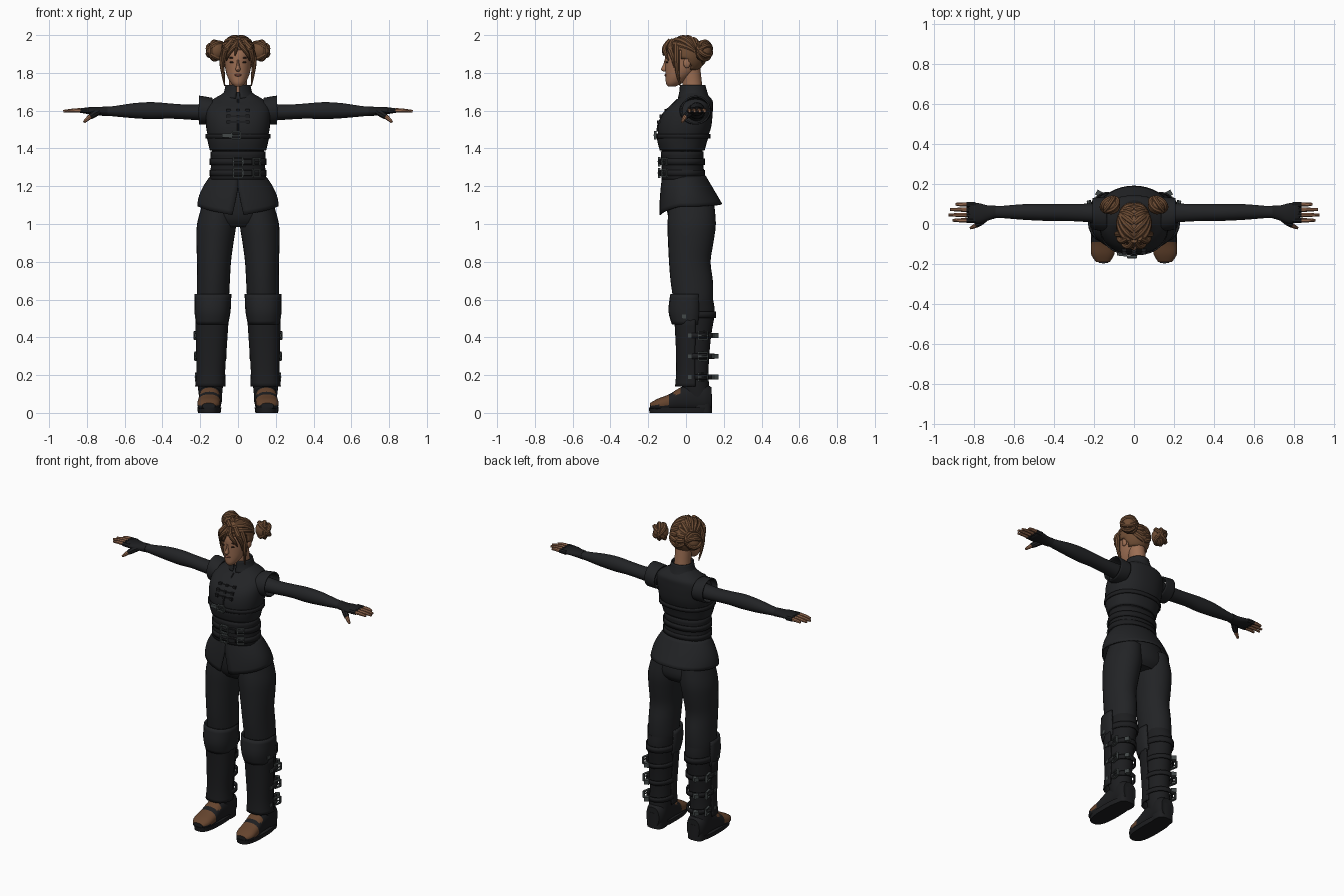
import bpy, bmesh, math
from mathutils import Vector, Matrix

if "Cube" in bpy.data.objects:
    bpy.data.objects.remove(bpy.data.objects["Cube"])

def material(name, r, g, b):
    m = bpy.data.materials.new(name)
    m.diffuse_color = (r, g, b, 1)
    m.use_nodes = True
    m.node_tree.nodes["Principled BSDF"].inputs["Base Color"].default_value = m.diffuse_color
    return m

CLOTH = material("black_cloth", .016, .017, .019)
LEATHER = material("black_leather", .012, .0125, .014)
METAL = material("dull_metal", .055, .065, .065)
HAIR = material("brown_hair", .155, .073, .034)
SKIN = material("skin", .33, .155, .085)
TOE = material("brown_leather", .13, .058, .027)
DARK = material("dark_features", .03, .015, .01)
LIPS = material("lips", .22, .075, .05)

def finish(name, bm, mats, mirror=False, thick=0, angle=40):
    bmesh.ops.recalc_face_normals(bm, faces=bm.faces)
    me = bpy.data.meshes.new(name)
    bm.to_mesh(me)
    bm.free()
    for m in mats if isinstance(mats, (list, tuple)) else [mats]:
        me.materials.append(m)
    ob = bpy.data.objects.new(name, me)
    bpy.context.collection.objects.link(ob)
    me.polygons.foreach_set("use_smooth", [True] * len(me.polygons))
    me.set_sharp_from_angle(angle=math.radians(angle))
    if thick:
        s = ob.modifiers.new("thickness", 'SOLIDIFY')
        s.thickness, s.offset = thick, 0
    if mirror:
        ob.modifiers.new("mirror", 'MIRROR')
    return ob

def smooth_rows(rows, sub):
    """Catmull-Rom resampling of a list of number tuples."""
    out = []
    for i in range(len(rows) - 1):
        p0, p1, p2, p3 = (rows[max(0, min(len(rows) - 1, i + k))] for k in (-1, 0, 1, 2))
        for s in range(sub):
            t = s / sub
            out.append(tuple(.5 * (2*b + (c - a)*t + (2*a - 5*b + 4*c - d)*t*t + (3*b - a - 3*c + d)*t**3)
                             for a, b, c, d in zip(p0, p1, p2, p3)))
    return out + [rows[-1]]

def loft(name, rings, mat, axis='z', n=28, arc=None, mirror=False, thick=0, e=2, sub=3, rule=None):
    """Rings are (position, centre1, centre2, radius1, radius2); arc is a span in degrees, -90 = front."""
    bm = bmesh.new()
    rows = []
    for t, c1, c2, r1, r2 in smooth_rows(rings, sub):
        row = []
        for k in range(n + 1 if arc else n):
            a = math.radians(arc[0] + (arc[1] - arc[0]) * k / n) if arc else 2 * math.pi * k / n
            c, s = math.cos(a), math.sin(a)
            u = c1 + r1 * math.copysign(abs(c) ** (2 / e), c)
            v = c2 + r2 * math.copysign(abs(s) ** (2 / e), s)
            row.append(bm.verts.new({'z': (u, v, t), 'x': (t, u, v), 'y': (u, t, v)}[axis]))
        rows.append(row)
    for a, b in zip(rows, rows[1:]):
        for k in range(n):
            j = k + 1 if arc else (k + 1) % n
            bm.faces.new((a[k], a[j], b[j], b[k]))
    if not arc and not thick:
        bm.faces.new(rows[0])
        bm.faces.new(rows[-1])
    if rule:
        for f in bm.faces:
            f.material_index = rule(f.calc_center_median())
    return finish(name, bm, mat, mirror, thick)

def band(name, z, h, cx, cy, rx, ry, mat=LEATHER, mirror=False, e=2):
    loft(name, [(z - h, cx, cy, rx, ry), (z + h, cx, cy, rx, ry)], mat, mirror=mirror, thick=.008, e=e, sub=1)

def ball(name, loc, radii, mat, mirror=False):
    bm = bmesh.new()
    bmesh.ops.create_uvsphere(bm, u_segments=20, v_segments=12, radius=1,
                              matrix=Matrix.Translation(loc) @ Matrix.Diagonal((*radii, 1)))
    return finish(name, bm, mat, mirror)

def tube(name, pts, radii, mat, mirror=False, n=8):
    """Tapered round strand through the points."""
    rows = smooth_rows([(*p, r) for p, r in zip(pts, radii)], 4)
    bm = bmesh.new()
    rings = []
    for i, row in enumerate(rows):
        p = Vector(row[:3])
        d = Vector(rows[min(i + 1, len(rows) - 1)][:3]) - Vector(rows[max(i - 1, 0)][:3])
        side = d.cross(Vector((.13, .31, 1)) if abs(d.normalized().z) < .9 else Vector((0, 1, .1))).normalized()
        up = d.cross(side).normalized()
        rings.append([bm.verts.new(p + row[3] * (math.cos(a) * side + math.sin(a) * up))
                      for a in (2 * math.pi * k / n for k in range(n))])
    for a, b in zip(rings, rings[1:]):
        for k in range(n):
            bm.faces.new((a[k], a[(k + 1) % n], b[(k + 1) % n], b[k]))
    bm.faces.new(rings[0])
    bm.faces.new(rings[-1])
    return finish(name, bm, mat, mirror)

def boxes(name, parts, mat, loc=(0, 0, 0), turn=0, mirror=False):
    """Several boxes (centre, size) joined, turned about z and placed."""
    bm = bmesh.new()
    base = Matrix.Translation(loc) @ Matrix.Rotation(math.radians(turn), 4, 'Z')
    for c, s in parts:
        bmesh.ops.create_cube(bm, size=1, matrix=base @ Matrix.Translation(c) @ Matrix.Diagonal((*s, 1)))
    return finish(name, bm, mat, mirror)

def buckle(name, loc, w, h, turn=0, mirror=False):
    t = .007
    boxes(name, [((0, 0, h/2), (w, .014, t)), ((0, 0, -h/2), (w, .014, t)), ((-w/2, 0, 0), (t, .014, h)),
                 ((w/2, 0, 0), (t, .014, h)), ((0, -.006, 0), (w, .006, .006))], METAL, loc, turn, mirror)

# Torso, collar and waist
loft("bodice", [(1.2, 0, -.005, .15, .12), (1.28, 0, -.015, .137, .1), (1.36, 0, -.02, .133, .103),
                (1.42, 0, -.022, .148, .118), (1.5, 0, -.01, .167, .14), (1.57, 0, .003, .172, .137),
                (1.62, 0, .025, .168, .117), (1.655, 0, .045, .14, .095), (1.685, 0, .043, .09, .07),
                (1.7, 0, .04, .07, .065)], CLOTH, n=36, e=2.3)
loft("bodice_hem", [(1.39, 0, -.02, .144, .114), (1.44, 0, -.02, .156, .127), (1.475, 0, -.014, .163, .134)],
     CLOTH, e=2.3, thick=.01)
loft("collar", [(1.665, 0, .04, .088, .08), (1.7, 0, .038, .07, .07), (1.735, 0, .035, .062, .064)], CLOTH,
     arc=(-83, 263), thick=.008)
loft("shoulder_cap", [(.135, .05, 1.598, .082, .066), (.17, .05, 1.6, .08, .07), (.207, .052, 1.603, .074, .073)],
     CLOTH, axis='x', mirror=True, thick=.008)
loft("corset", [(1.235, 0, -.013, .147, .112), (1.3, 0, -.018, .14, .107), (1.385, 0, -.02, .142, .11)], LEATHER,
     thick=.008, e=2.2)
for i, z in enumerate((1.33, 1.27)):
    band(f"belt_{i}", z, .017, 0, -.017, .147, .114, e=2.2)
    buckle(f"belt_buckle_{i}", (0, -.142, z), .05, .045)
    buckle(f"side_buckle_{i}", (.098, -.112, z), .04, .036, 35)
    boxes(f"belt_tip_{i}", [((0, 0, 0), (.045, .01, .024))], LEATHER, (.05, -.136, z), 10)
band("chest_strap", 1.465, .012, 0, -.014, .167, .139, e=2.3)
buckle("chest_buckle", (-.01, -.163, 1.47), .045, .036)
boxes("chest_strap_tip", [((0, 0, 0), (.05, .012, .02))], METAL, (-.06, -.154, 1.468), -6)
for i, z in enumerate((1.6, 1.57, 1.54)):
    y = (-.098, -.125, -.137)[i]
    boxes(f"frog_clasp_{i}", [((0, 0, 0), (.11, .02, .009)), ((.05, -.003, 0), (.02, .022, .018)),
                              ((-.05, -.003, 0), (.02, .022, .018)), ((0, -.008, 0), (.018, .016, .016))],
          LEATHER, (0, y, z))
tube("front_seam", [(0, -.045, 1.66), (0, -.1, 1.6), (0, -.142, 1.54), (0, -.152, 1.49)], [.005] * 4, LEATHER)

# Flared skirt with a front slit and a dipping front hem
bm = bmesh.new()
rows = []
for i in range(9):
    v, row = i / 8, []
    for k in range(41):
        gap = .2 * max(0, v - .3)
        a = gap + (2 * math.pi - 2 * gap) * k / 40
        d = min(a, 2 * math.pi - a)
        f = math.sin(v * math.pi / 2) ** .9
        hem = 1.042 + .05 * min(d / 1.3, 1) + .01 * max(0, d - 1.8)
        back = .1 + .088 * v
        front = .122 + .016 * f
        row.append(bm.verts.new(((.14 + .072 * f) * math.sin(a),
                                 -front * math.cos(a) if math.cos(a) > 0 else -back * math.cos(a),
                                 1.255 + (hem - 1.255) * v)))
    rows.append(row)
for a, b in zip(rows, rows[1:]):
    for k in range(40):
        bm.faces.new((a[k], a[k + 1], b[k + 1], b[k]))
finish("skirt", bm, CLOTH, thick=.008)

# Trousers
loft("hips", [(1.24, 0, 0, .135, .1), (1.12, 0, .02, .185, .125), (1.03, 0, .03, .195, .122),
              (.985, 0, .03, .15, .09)], CLOTH)
loft("trouser_leg", [(1.1, .1, .03, .09, .12), (1.0, .113, .03, .104, .128), (.9, .122, .025, .098, .12),
                     (.8, .127, .02, .09, .11), (.7, .13, .03, .087, .112), (.6, .133, .038, .084, .105),
                     (.5, .135, .04, .07, .09)], CLOTH, mirror=True)

# Boots
loft("boot_shaft", [(.6, .133, .045, .082, .098), (.53, .136, .05, .08, .102), (.4, .14, .048, .074, .084),
                    (.25, .143, .045, .067, .075), (.14, .146, .05, .066, .072), (.07, .146, .065, .058, .07)],
     LEATHER, mirror=True)
loft("shin_guard", [(.5, .137, .03, .084, .088), (.35, .141, .03, .078, .08), (.22, .144, .03, .072, .078),
                    (.14, .146, .03, .077, .084)], LEATHER, arc=(-190, 10), mirror=True, thick=.008, e=2.4)
loft("knee_guard", [(.47, .137, .03, .08, .1), (.54, .135, .03, .091, .118), (.63, .133, .03, .093, .108)], CLOTH,
     arc=(-195, 15), mirror=True, thick=.01, e=2.4, n=12)
band("boot_cuff", .52, .018, .136, .05, .084, .106, mirror=True)
boxes("knee_stud", [((0, 0, 0), (.012, .022, .022))], METAL, (.222, -.01, .51), 0, True)
for i, z in enumerate((.41, .3, .19)):
    r = (.08, .077, .074)[i]
    band(f"boot_strap_{i}", z, .014, .143, .055, r, r + .014, mirror=True)
    buckle(f"boot_buckle_{i}", (.143 + r, .09, z), .05, .042, 80, True)
    boxes(f"boot_strap_tip_{i}", [((0, 0, 0), (.03, .028, .026))], METAL, (.175, .152, z), 30, True)
    boxes(f"boot_rivet_{i}", [((0, 0, 0), (.012, .02, .02))], METAL, (.143 + r, .02, z), 0, True)
loft("foot", [(.135, .145, .075, .045, .06), (.1, .145, .08, .06, .075), (.04, .147, .082, .059, .075),
              (-.03, .15, .072, .057, .062), (-.09, .153, .054, .06, .044), (-.15, .156, .043, .058, .032),
              (-.19, .155, .036, .034, .016)], [LEATHER, TOE], axis='y', mirror=True, e=2.4, sub=5,
     rule=lambda c: 1 if c.z > .04 and (c.y < -.085 or -.062 < c.y < -.03 and c.z > .1) else 0)
loft("sole", [(0, .152, -.03, .06, .163), (.028, .152, -.03, .064, .167)], LEATHER, mirror=True, e=2.7, sub=1)
loft("boot_heel", [(0, .146, .085, .054, .052), (.1, .146, .085, .056, .052)], LEATHER, mirror=True, e=3, sub=1)

# Arms, gloves and fingers
loft("sleeve", [(.14, .052, 1.592, .05, .048), (.25, .056, 1.592, .045, .04), (.36, .058, 1.598, .042, .04),
                (.45, .058, 1.6, .042, .045), (.55, .06, 1.6, .039, .04), (.65, .06, 1.597, .031, .028),
                (.71, .06, 1.597, .028, .022)], CLOTH, axis='x', mirror=True)
loft("glove", [(.69, .06, 1.597, .031, .026), (.73, .055, 1.597, .038, .023), (.77, .053, 1.6, .05, .02),
               (.815, .058, 1.6, .05, .015), (.825, .058, 1.6, .044, .01)], LEATHER, axis='x', mirror=True)
for i, (y, tip) in enumerate(((.018, .905), (.044, .925), (.07, .918), (.096, .89))):
    tube(f"finger_{i}", [(.8, y, 1.6), (.86, y * 1.02, 1.602), (tip, y * 1.03, 1.597)], [.012, .011, .007], SKIN, True)
    tube(f"glove_finger_{i}", [(.79, y, 1.6), (.835, y * 1.01, 1.601)], [.0145, .0135], LEATHER, True)
tube("thumb", [(.76, .012, 1.585), (.79, -.008, 1.562), (.815, -.02, 1.54)], [.014, .012, .007], SKIN, True)
tube("glove_thumb", [(.74, .03, 1.595), (.765, .01, 1.58), (.785, -.005, 1.566)], [.018, .018, .014], LEATHER, True)

# Head and face
loft("neck", [(1.66, 0, .04, .055, .056), (1.74, 0, .033, .048, .052), (1.83, 0, .02, .05, .055)], SKIN)
loft("head", [(1.728, 0, -.075, .016, .02), (1.745, 0, -.064, .036, .042), (1.78, 0, -.042, .056, .066),
              (1.82, 0, -.022, .067, .088), (1.86, 0, -.015, .072, .096), (1.9, 0, -.01, .076, .1),
              (1.94, 0, -.005, .072, .09), (1.97, 0, 0, .045, .06)], SKIN)
loft("nose", [(1.807, 0, -.112, .007, .008), (1.818, 0, -.114, .013, .019), (1.84, 0, -.108, .008, .014),
              (1.87, 0, -.104, .006, .009)], SKIN, n=12)
ball("eye", (.03, -.1, 1.856), (.014, .006, .005), DARK, True)
ball("eyebrow", (.032, -.1, 1.88), (.019, .006, .0035), DARK, True)
ball("mouth", (0, -.107, 1.788), (.019, .008, .0065), LIPS)
ball("ear", (.077, .005, 1.852), (.011, .019, .027), SKIN, True)

# Hair cap, with the face and nape left open
C, R = Vector((0, -.006, 1.89)), Vector((.086, .102, .1))
bm = bmesh.new()
bmesh.ops.create_uvsphere(bm, u_segments=32, v_segments=20, radius=1,
                          matrix=Matrix.Translation(C) @ Matrix.Diagonal((*R, 1)))
gone = [f for f in bm.faces if (f.calc_center_median().z < 1.925 and f.calc_center_median().y < -.03)
        or f.calc_center_median().z < 1.815 or (f.calc_center_median().z < 1.87 and f.calc_center_median().y < .02)]
bmesh.ops.delete(bm, geom=gone, context='FACES')
finish("hair_cap", bm, HAIR, thick=.01)

# Locks sweeping from the centre line to each bun
bun = Vector((.115, .092, 1.918))
goal = Vector(((bun - C).x / R.x, (bun - C).y / R.y, (bun - C).z / R.z)).normalized()
for i in range(9):
    a = math.radians(28 + 22 * i)
    start = Vector((.02, -math.cos(a), math.sin(a))).normalized()
    pts = [C + Vector([d * r * .985 for d, r in zip(start.slerp(goal, t), R)]) for t in (0, .25, .5, .75, .95)]
    tube(f"swept_lock_{i}", pts, [.012, .017, .017, .014, .01], HAIR, True)

# Buns with wound strands
ball("bun", bun, (.046, .044, .052), HAIR, True)
for i, tilt in enumerate((-50, 0, 50)):
    rot = Matrix.Rotation(math.radians(tilt), 3, 'Y') @ Matrix.Rotation(math.radians(35), 3, 'Z')
    tube(f"bun_wrap_{i}", [bun + rot @ Vector((.01, .04 * math.cos(k * math.pi / 5), .046 * math.sin(k * math.pi / 5)))
                           for k in range(11)], [.013] * 11, HAIR, True)

# Fringe and loose locks
tube("fringe", [(.005, -.085, 1.972), (.025, -.113, 1.935), (.05, -.108, 1.9), (.062, -.092, 1.865)],
     [.012, .013, .01, .003], HAIR, True)
tube("outer_fringe", [(.03, -.07, 1.972), (.062, -.085, 1.93), (.076, -.07, 1.88), (.077, -.062, 1.83)],
     [.014, .016, .012, .003], HAIR, True)
tube("side_lock", [(.06, -.05, 1.95), (.084, -.05, 1.88), (.08, -.045, 1.8), (.07, -.03, 1.73)],
     [.016, .015, .01, .003], HAIR, True)
tube("centre_wisp", [(0, -.085, 1.975), (-.008, -.118, 1.93), (-.016, -.12, 1.89)], [.01, .009, .002], HAIR)
